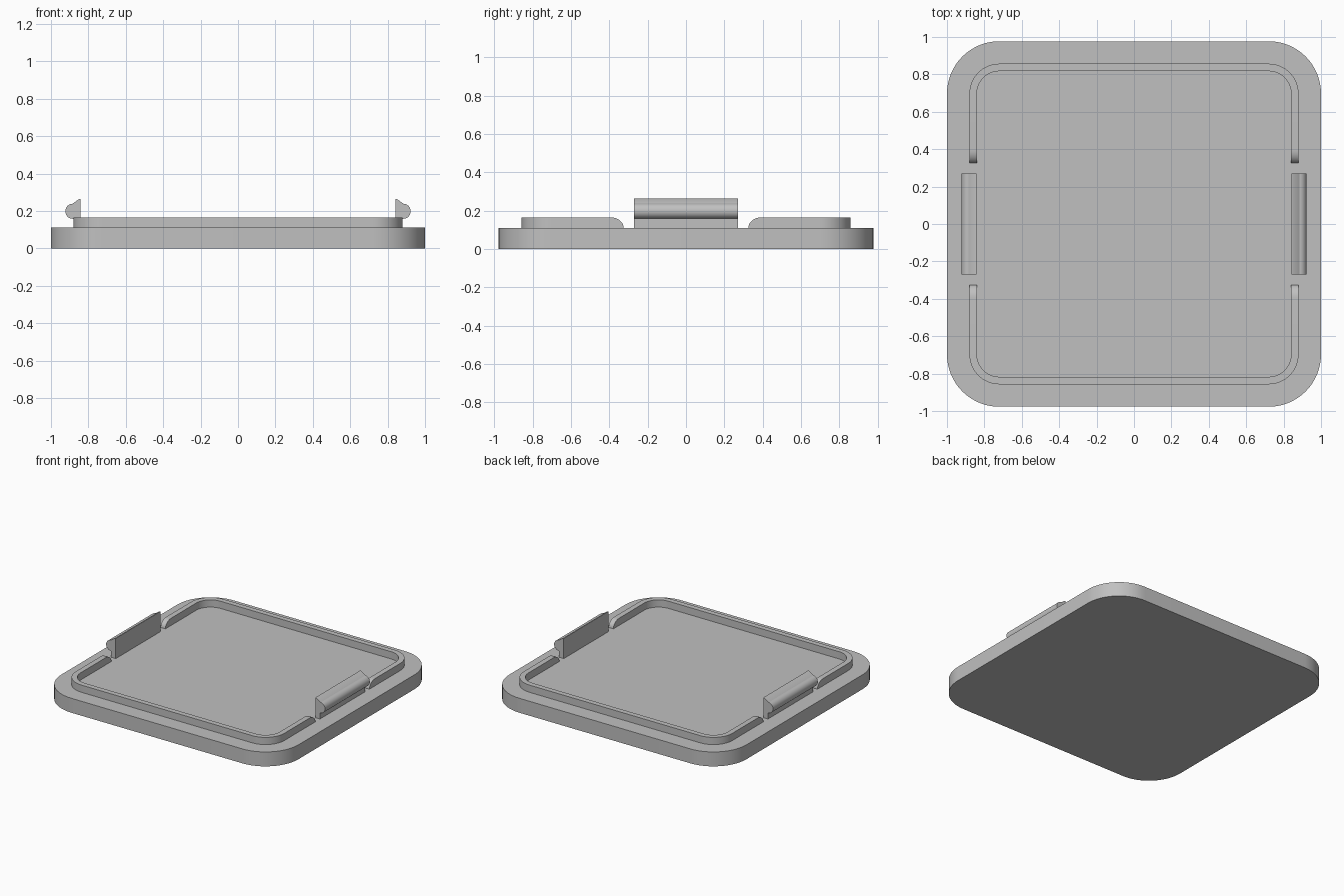
import bpy
import bmesh
from math import sin, cos, pi, radians

cube = bpy.data.objects.get("Cube")
if cube:
    bpy.data.objects.remove(cube, do_unlink=True)

# One plain grey plastic
grey = bpy.data.materials.new("grey plastic")
grey.use_nodes = True
colour = (0.53, 0.53, 0.53, 1)
grey.diffuse_color = colour
grey.node_tree.nodes["Principled BSDF"].inputs["Base Color"].default_value = colour

FLOOR = 0.11        # top of the base plate
CX, CY = 0.72, 0.697  # centres shared by all rounded corners
STEPS = 16


def finish(name, bm):
    """Turn a bmesh into a named, smooth-shaded object."""
    bmesh.ops.recalc_face_normals(bm, faces=bm.faces)
    mesh = bpy.data.meshes.new(name)
    bm.to_mesh(mesh)
    bm.free()
    mesh.materials.append(grey)
    obj = bpy.data.objects.new(name, mesh)
    bpy.context.collection.objects.link(obj)
    bpy.ops.object.select_all(action='DESELECT')
    obj.select_set(True)
    bpy.context.view_layer.objects.active = obj
    bpy.ops.object.shade_smooth_by_angle(angle=radians(30))
    return obj


def prism(name, points, offset):
    """Extrude a closed outline along an offset vector."""
    bm = bmesh.new()
    face = bm.faces.new([bm.verts.new(p) for p in points])
    new = bmesh.ops.extrude_face_region(bm, geom=[face])["geom"]
    verts = [v for v in new if isinstance(v, bmesh.types.BMVert)]
    bmesh.ops.translate(bm, verts=verts, vec=offset)
    return finish(name, bm)


def corner(sx, start):
    """Corner centre and outward direction at each step of a quarter turn."""
    angles = [start + pi / 2 * i / STEPS for i in range(STEPS + 1)]
    return [(sx * CX, cos(a), sin(a)) for a in angles]


# Base plate with rounded corners
half = [(x + 0.28 * c, CY + 0.28 * s)
        for x, c, s in corner(1, 0) + corner(-1, pi / 2)]
outline = half + [(-x, -y) for x, y in half]
prism("base_plate", [(x, y, 0) for x, y in outline], (0, 0, FLOOR))


# Raised rim, two halves, each tapering off in a rounded end beside the clips
def rim(name, side):
    END, RUN, RISE = 0.325, 0.07, 0.055
    ease = [i * pi / 2 / 10 for i in range(11)]
    ramp = [(END + RUN * (1 - cos(a)), RISE * sin(a)) for a in ease]
    # each station: centre x, centre y, direction x, direction y, height
    path = [(CX, y, 1, 0, h) for y, h in ramp]
    path += [(x, CY, c, s, RISE) for x, c, s in corner(1, 0) + corner(-1, pi / 2)]
    path += [(-CX, y, -1, 0, h) for y, h in reversed(ramp)]
    bm = bmesh.new()
    rings = []
    for x, y, dx, dy, h in path:
        section = [(0.16, FLOOR - 0.01), (0.12, FLOOR - 0.01),
                   (0.12, FLOOR + h), (0.16, FLOOR + h)]
        rings.append([bm.verts.new((x + r * dx, side * (y + r * dy), z))
                      for r, z in section])
    for a, b in zip(rings, rings[1:]):
        for i in range(4):
            j = (i + 1) % 4
            bm.faces.new((a[i], a[j], b[j], b[i]))
    bm.faces.new(rings[0])
    bm.faces.new(rings[-1])
    finish(name, bm)


rim("back_rim", 1)
rim("front_rim", -1)

# Snap clips: thin stem, round outward bead and sloped tip
bead = [(0.885 + 0.038 * cos(a), 0.198 + 0.04 * sin(a))
        for a in [-pi / 2 + pi * i / 20 for i in range(21)]]
profile = [(0.842, FLOOR - 0.01), (0.88, FLOOR - 0.01), (0.88, 0.158)]
profile += bead + [(0.852, 0.262), (0.842, 0.264)]
for name, side in (("left_clip", 1), ("right_clip", -1)):
    prism(name, [(side * x, -0.27, z) for x, z in profile], (0, 0.54, 0))
